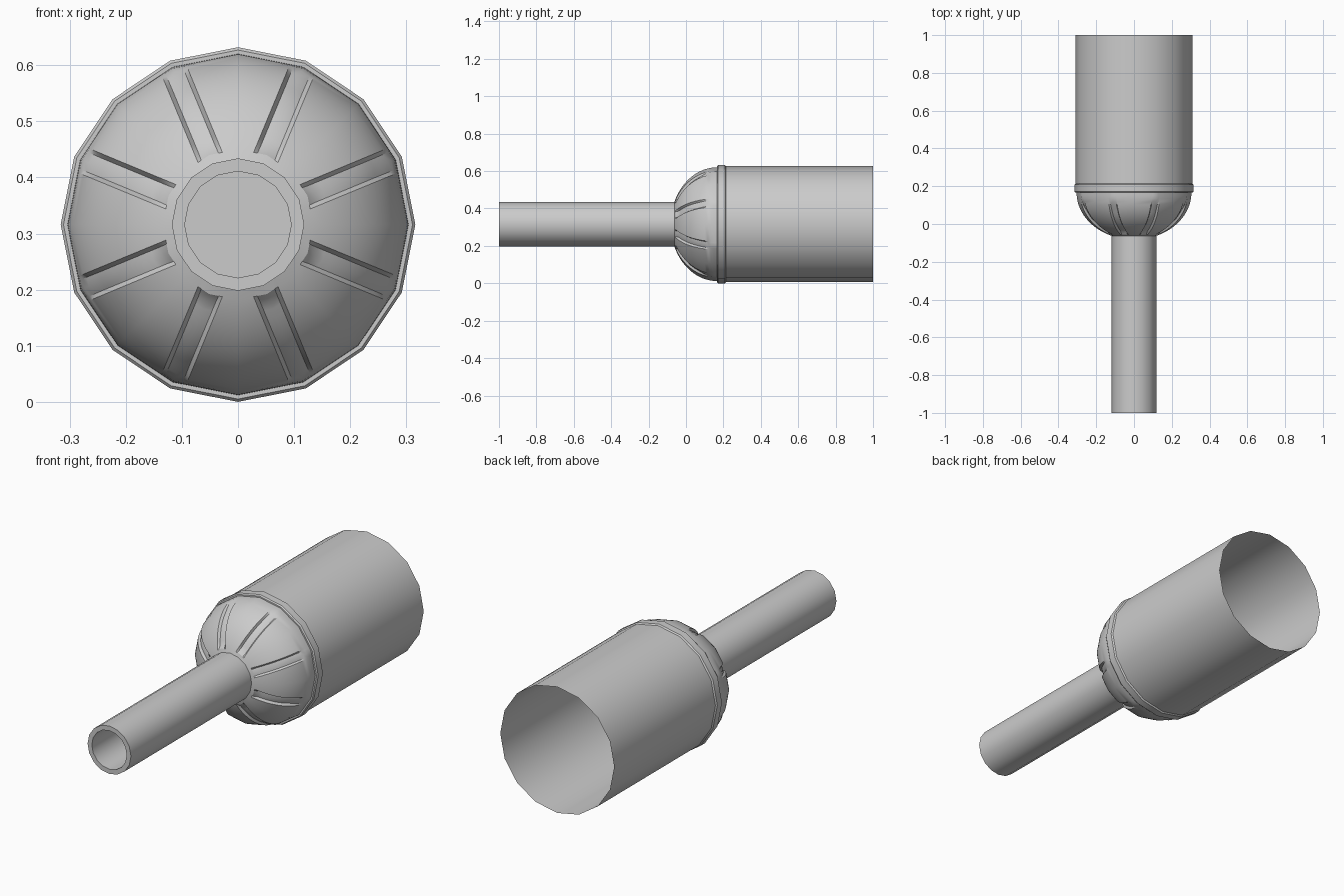
import bpy, bmesh
from math import sin, cos, asin, pi, sqrt, radians

if "Cube" in bpy.data.objects:
    bpy.data.objects.remove(bpy.data.objects["Cube"])

SIDES = 16
STEP = 2 * pi / SIDES
CZ = 0.316          # height of the common axis


def finish(name, bm, angle=32):
    me = bpy.data.meshes.new(name)
    bm.to_mesh(me)
    bm.free()
    ob = bpy.data.objects.new(name, me)
    bpy.context.collection.objects.link(ob)
    bpy.ops.object.select_all(action='DESELECT')
    ob.select_set(True)
    bpy.context.view_layer.objects.active = ob
    bpy.ops.object.shade_smooth_by_angle(angle=radians(angle))
    return ob


def bridge(bm, rings):
    for a, b in zip(rings, rings[1:]):
        n = len(a)
        for i in range(n):
            j = (i + 1) % n
            bm.faces.new((a[i], a[j], b[j], b[i]))


def lathe(name, profile, cap_last=False):
    """Turn (radius, y) points around the y axis, front to back = outward faces."""
    bm = bmesh.new()
    rings = [[bm.verts.new((r * sin(i * STEP), y, CZ + r * cos(i * STEP)))
              for i in range(SIDES)] for r, y in profile]
    bridge(bm, rings)
    if cap_last:
        bm.faces.new(rings[-1])
        bmesh.ops.recalc_face_normals(bm, faces=bm.faces[:])
        # open-shell safety: outer wall must face away from the axis
        f = max(bm.faces, key=lambda f: abs(f.calc_center_median().z - CZ))
        if f.normal.z * (f.calc_center_median().z - CZ) < 0:
            bmesh.ops.reverse_faces(bm, faces=bm.faces[:])
    else:
        bmesh.ops.reverse_faces(bm, faces=bm.faces[:])
        bm.normal_update()
        f = max(bm.faces, key=lambda f: abs(f.calc_center_median().z - CZ))
        if f.normal.z * (f.calc_center_median().z - CZ) < 0:
            bmesh.ops.reverse_faces(bm, faces=bm.faces[:])
    return finish(name, bm)


def polygon_radius(r, ang):
    """Radius on the flat sides of the 16-gon at a given angle."""
    return r * cos(STEP / 2) / cos((ang % STEP) - STEP / 2)


# Hollow tube, closed deep inside
lathe("front_tube", [(0.118, -0.055), (0.118, -1.0), (0.095, -1.0), (0.095, -0.06)], True)

# Wide sleeve, open at the back
lathe("rear_sleeve", [(0.310, 0.213), (0.310, 1.0)])

# Chamfered collar between dome and sleeve
lathe("collar", [(0.298, 0.166), (0.311, 0.166), (0.316, 0.172),
                 (0.316, 0.208), (0.310, 0.214)])

# Dome with eight shallow tapering grooves
A, R, Y0 = 0.248, 0.304, 0.166
T0 = asin(0.116 / R)
N = 18
HALF, WALL, DEPTH = 0.024, 0.007, 0.012
bm = bmesh.new()
rings = []
for k in range(N + 1):
    t = T0 + (pi / 2 - T0) * k / N
    r, y = R * sin(t), Y0 - A * cos(t)
    # groove depth along the profile, zero at both ends
    u = (r - 0.135) / (0.299 - 0.135)
    d = DEPTH * min(1, 1.6 * sqrt(sin(pi * u))) if 0 < u < 1 else 0
    nr, ny = sin(t) / R, -cos(t) / A
    ln = sqrt(nr * nr + ny * ny)
    nr, ny = nr / ln, ny / ln
    ring = []
    for s in range(8):
        mid = STEP + s * 2 * STEP
        outer, inner = asin(HALF / r), asin((HALF - WALL) / r)
        for off, sunk in ((-STEP, 0), (-outer, 0), (-inner, 1), (0, 1), (inner, 1), (outer, 0)):
            ang = mid + off
            rr = polygon_radius(r, ang) - nr * d * sunk
            ring.append(bm.verts.new((rr * sin(ang), y - ny * d * sunk, CZ + rr * cos(ang))))
    rings.append(ring)
# small inset seam behind the dome
rings.append([bm.verts.new((v.co.x * 0.98, Y0 + 0.001, CZ + (v.co.z - CZ) * 0.98))
              for v in rings[-1]])
bridge(bm, rings)
bm.normal_update()
f = max(bm.faces, key=lambda f: f.calc_center_median().z - (9 if abs(f.normal.y) > 0.95 else 0))
if f.normal.z < 0:
    bmesh.ops.reverse_faces(bm, faces=bm.faces[:])
finish("grooved_dome", bm)
